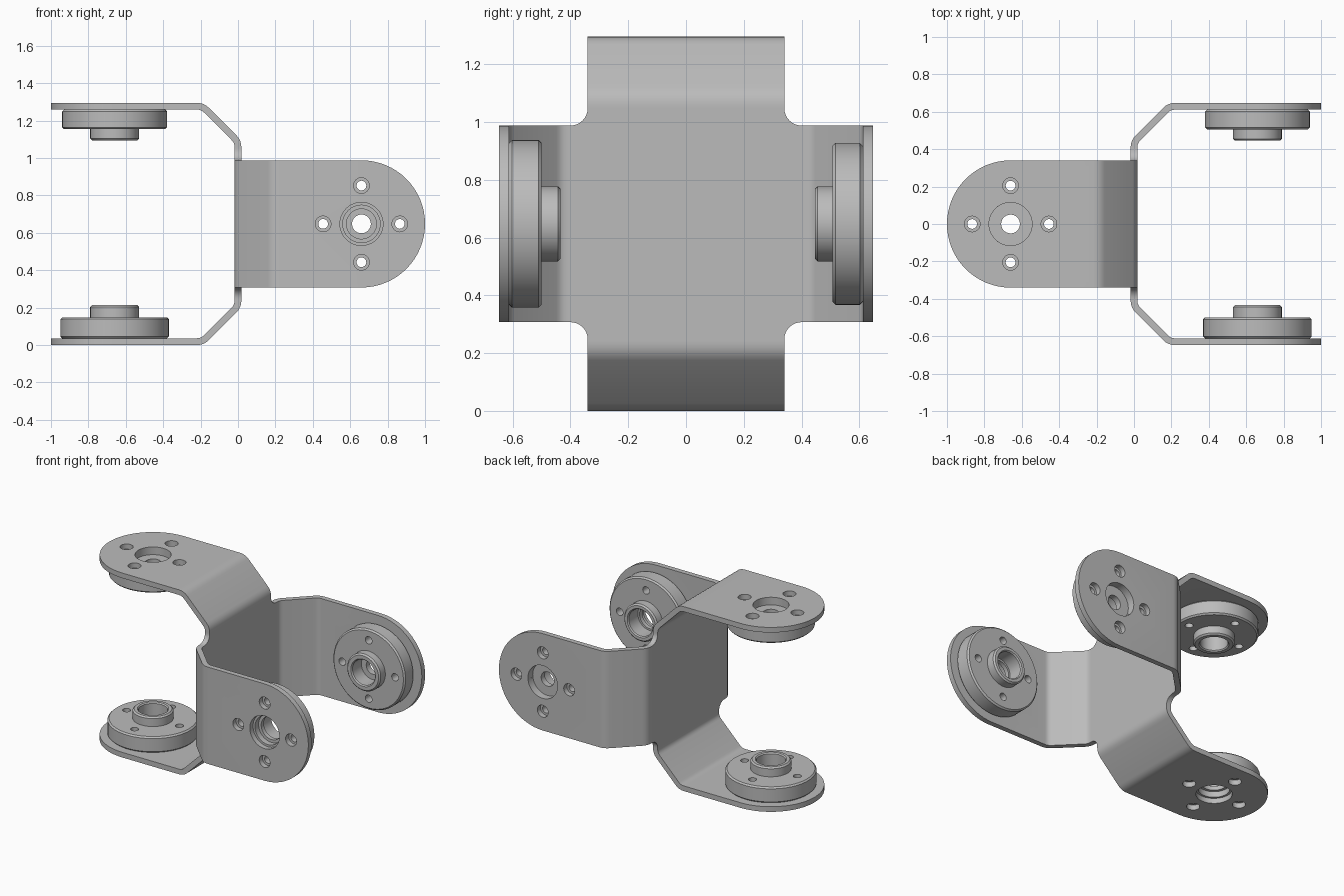
import bpy, bmesh, math
from mathutils import Vector, Matrix

cube = bpy.data.objects.get("Cube")
if cube:
    bpy.data.objects.remove(cube, do_unlink=True)

steel = bpy.data.materials.new("grey_steel")
steel.use_nodes = True
GREY = (0.5, 0.5, 0.5, 1)
steel.diffuse_color = GREY
steel.node_tree.nodes["Principled BSDF"].inputs["Base Color"].default_value = GREY

X, Y, Z = Vector((1, 0, 0)), Vector((0, 1, 0)), Vector((0, 0, 1))
CENTRE = Z * 0.6475
THICK = 0.036
WIDTH = 0.34          # half width of the arms
REACH = 0.6295        # web centre to arm mid plane
HUB = 0.66            # distance of the hub axis from the web
FILLET = 0.06
EDGE = WIDTH + FILLET

# Each arm: direction along, direction outwards, direction across
ARMS = {"top": (-X, Z, Y), "bottom": (-X, -Z, Y),
        "front": (X, -Y, Z), "back": (X, Y, Z)}


def finish(name, bm):
    bmesh.ops.recalc_face_normals(bm, faces=bm.faces[:])
    mesh = bpy.data.meshes.new(name)
    bm.to_mesh(mesh)
    bm.free()
    mesh.materials.append(steel)
    obj = bpy.data.objects.new(name, mesh)
    bpy.context.collection.objects.link(obj)
    return obj


def activate(obj):
    bpy.ops.object.select_all(action='DESELECT')
    obj.select_set(True)
    bpy.context.view_layer.objects.active = obj


def smooth(obj):
    activate(obj)
    bpy.ops.object.shade_smooth_by_angle(angle=math.radians(30))


def cut(obj, cutter):
    mod = obj.modifiers.new("holes", 'BOOLEAN')
    mod.operation, mod.solver, mod.object = 'DIFFERENCE', 'EXACT', cutter
    activate(obj)
    bpy.ops.object.modifier_apply(modifier=mod.name)
    bpy.data.objects.remove(cutter, do_unlink=True)


def hub_frame(arm):
    # Local z runs inwards from the inner face of the arm
    along, out, across = arm
    m = Matrix((along, across, -out)).transposed().to_4x4()
    m.translation = CENTRE + along * HUB + out * (REACH - THICK / 2)
    return m


def add_pin(bm, frame, x, y, radius, segments):
    bmesh.ops.create_cone(bm, cap_ends=True, segments=segments, radius1=radius,
                          radius2=radius, depth=0.6,
                          matrix=frame @ Matrix.Translation((x, y, 0)))


def add_screw_pins(bm, frame, radius):
    for i in range(4):
        t = i * math.pi / 2
        add_pin(bm, frame, 0.205 * math.cos(t), 0.205 * math.sin(t), radius, 24)


def bend(corner, before, after, size=0.03, steps=4):
    # Rounded sheet bend as a short quadratic arc
    p = corner + (before - corner).normalized() * size
    q = corner + (after - corner).normalized() * size
    return [p.lerp(corner, t).lerp(corner.lerp(q, t), t)
            for t in (i / steps for i in range(steps + 1))]


# Folded sheet bracket: filleted web, then four bent arms with round ends
bm = bmesh.new()
outline = []
for sy, sz in ((1, 1), (-1, 1), (-1, -1), (1, -1)):
    arc = []
    for i in range(9):
        t = i / 8 * math.pi / 2
        arc.append(CENTRE + Y * sy * (EDGE - FILLET * math.sin(t))
                   + Z * sz * (EDGE - FILLET * math.cos(t)))
    outline += arc if sy * sz > 0 else arc[::-1]
bm.faces.new([bm.verts.new(p) for p in outline])

# Arm section as (along, outwards) points
start, end = Vector((0, EDGE)), Vector((HUB, REACH))
lower, upper = Vector((0, REACH - 0.19)), Vector((0.19, REACH))
section = [start] + bend(lower, start, upper) + bend(upper, lower, end)
for along, out, across in ARMS.values():
    def point(a, d, w):
        return bm.verts.new(CENTRE + along * a + out * d + across * w)
    rows = [[point(p.x, p.y, s * WIDTH) for s in (-1, 1)] for p in section]
    for r, s in zip(rows, rows[1:]):
        bm.faces.new((r[0], r[1], s[1], s[0]))
    tip = []
    for i in range(33):
        t = math.pi * (i / 32 - 0.5)
        tip.append(point(HUB + WIDTH * math.cos(t), REACH, WIDTH * math.sin(t)))
    bm.faces.new([rows[-1][0]] + tip + [rows[-1][1]])
bmesh.ops.remove_doubles(bm, verts=bm.verts[:], dist=0.0005)
bracket = finish("bracket", bm)
sheet = bracket.modifiers.new("sheet", 'SOLIDIFY')
sheet.thickness, sheet.offset, sheet.use_even_offset = THICK, 0, True
activate(bracket)
bpy.ops.object.modifier_apply(modifier=sheet.name)

# Bracket holes
bm = bmesh.new()
for arm in ARMS.values():
    frame = hub_frame(arm)
    add_pin(bm, frame, 0, 0, 0.115, 48)
    add_screw_pins(bm, frame, 0.042)
cut(bracket, finish("bracket_holes", bm))
smooth(bracket)


def build_hub(name, arm, radius, disc, boss, bore):
    # Flanged disc with a hollow boss; profile in (radius, height)
    c, rim = 0.01, 0.13
    profile = [(radius - c, 0), (radius, c), (radius, disc - c), (radius - c, disc),
               (rim, disc), (rim, boss - c), (rim - c, boss)] + bore
    bm = bmesh.new()
    verts = [bm.verts.new((r, 0, h)) for r, h in profile]
    edges = [bm.edges.new((a, b)) for a, b in zip(verts, verts[1:] + verts[:1])]
    bmesh.ops.spin(bm, geom=verts + edges, cent=(0, 0, 0), axis=(0, 0, 1),
                   angle=math.tau, steps=64, use_merge=True)
    bmesh.ops.remove_doubles(bm, verts=bm.verts[:], dist=0.0002)
    frame = hub_frame(arm)
    bm.transform(frame)
    hub = finish(name, bm)
    pins = bmesh.new()
    add_screw_pins(pins, frame, 0.026)
    cut(hub, finish(name + "_holes", pins))
    smooth(hub)


# Open bearing hubs and stepped drive hubs
for side in ("bottom", "front"):
    build_hub(side + "_bearing_hub", ARMS[side], 0.29, 0.112, 0.178,
              [(0.1, 0.178), (0.093, 0.17), (0.093, 0.07), (0.08, 0.07),
               (0.08, 0.04), (0.1, 0.04), (0.1, 0)])
for side in ("top", "back"):
    build_hub(side + "_drive_hub", ARMS[side], 0.28, 0.105, 0.166,
              [(0.095, 0.166), (0.088, 0.158), (0.088, 0.06), (0.05, 0.06),
               (0.05, 0.018), (0.115, 0.018), (0.115, 0)])
